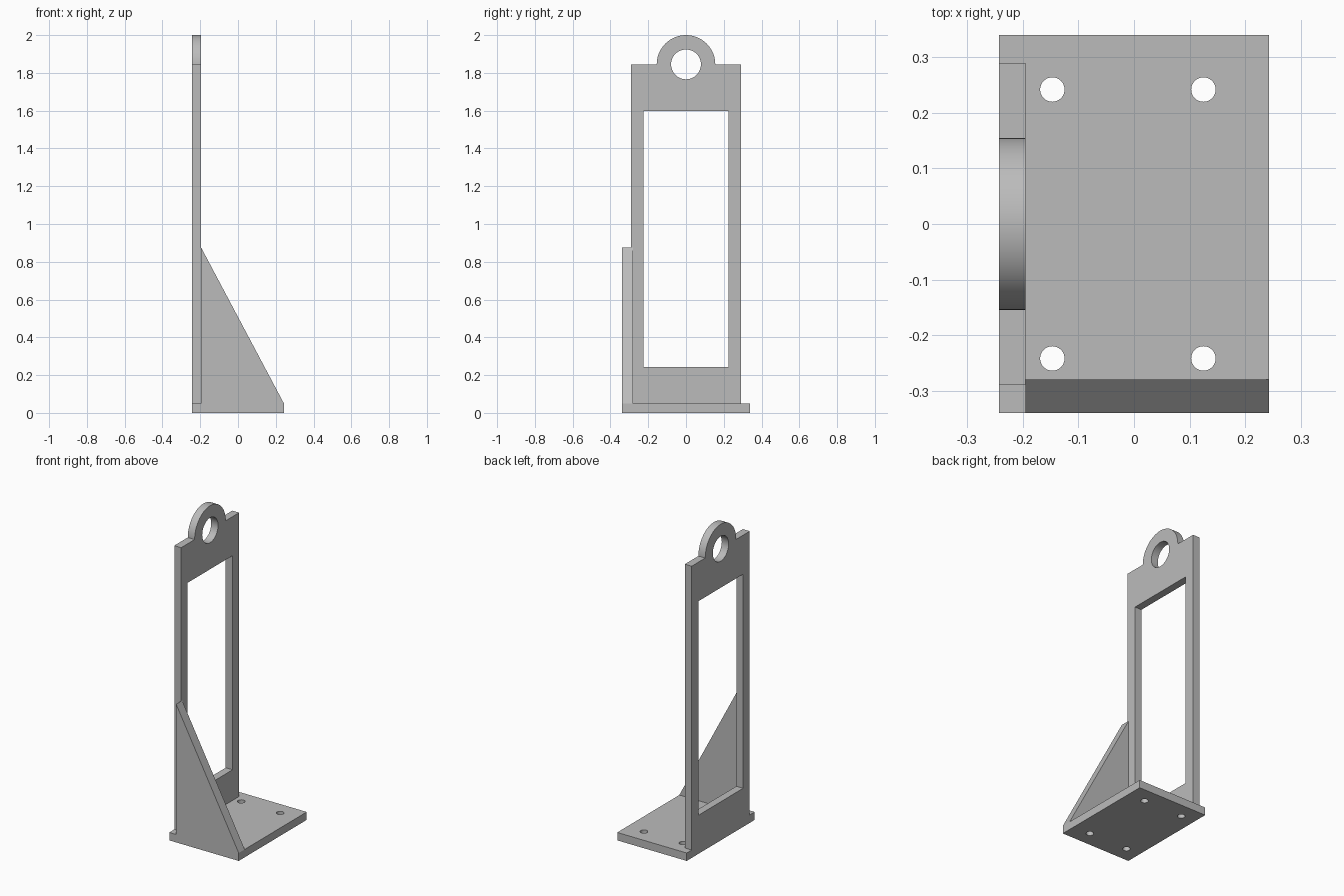
import bpy, bmesh
from math import sin, cos, pi, radians
from mathutils import Vector

cube = bpy.data.objects.get("Cube")
if cube:
    bpy.data.objects.remove(cube, do_unlink=True)

grey = bpy.data.materials.new("plain grey")
grey.use_nodes = True
grey.diffuse_color = (0.5, 0.5, 0.5, 1)
grey.node_tree.nodes["Principled BSDF"].inputs["Base Color"].default_value = (0.5, 0.5, 0.5, 1)

# Overall half sizes and sheet thickness
HX, HY, T = 0.243, 0.34, 0.05
INNER = -0.195


def arc(cx, cy, r, start=0, end=2 * pi, steps=48, closed=True):
    n = steps if closed else steps + 1
    return [(cx + r * cos(start + (end - start) * i / steps),
             cy + r * sin(start + (end - start) * i / steps)) for i in range(n)]


def rect(u0, u1, v0, v1):
    return [(u0, v0), (u1, v0), (u1, v1), (u0, v1)]


def sheet(name, loops, place, push):
    """Fill an outline with holes, then extrude it along push."""
    bm = bmesh.new()
    edges = []
    for loop in loops:
        vs = [bm.verts.new(place(u, v)) for u, v in loop]
        edges += [bm.edges.new((a, b)) for a, b in zip(vs, vs[1:] + vs[:1])]
    bmesh.ops.triangle_fill(bm, use_beauty=True, edges=edges)
    res = bmesh.ops.extrude_face_region(bm, geom=bm.faces[:], use_keep_orig=True)
    moved = [g for g in res["geom"] if isinstance(g, bmesh.types.BMVert)]
    bmesh.ops.translate(bm, verts=moved, vec=Vector(push))
    bmesh.ops.recalc_face_normals(bm, faces=bm.faces[:])
    mesh = bpy.data.meshes.new(name)
    bm.to_mesh(mesh)
    bm.free()
    mesh.materials.append(grey)
    ob = bpy.data.objects.new(name, mesh)
    bpy.context.collection.objects.link(ob)
    bpy.ops.object.select_all(action='DESELECT')
    ob.select_set(True)
    bpy.context.view_layer.objects.active = ob
    bpy.ops.object.shade_smooth_by_angle(angle=radians(30))
    return ob


# Base with four bolt holes
bolts = [arc(x, y, 0.022, steps=32) for x in (-0.147, 0.125) for y in (-0.242, 0.242)]
sheet("base_plate", [rect(-HX, HX, -HY, HY)] + bolts,
      lambda u, v: (u, v, 0), (0, 0, T))

# Upright frame with window and rounded hanging eye
top, half = 1.845, 0.29
outline = [(-half, T), (half, T), (half, top)]
outline += arc(0, top, 0.155, 0, pi, closed=False)
outline += [(-half, top)]
window = rect(-0.224, 0.224, 0.244, 1.598)
sheet("upright_frame", [outline, window, arc(0, top, 0.079)],
      lambda u, v: (-HX, u, v), (INNER + HX, 0, 0))

# Triangular side brace
sheet("side_brace", [[(INNER, T), (HX, T), (INNER, 0.875)]],
      lambda u, v: (u, -HY, v), (0, 0.06, 0))
